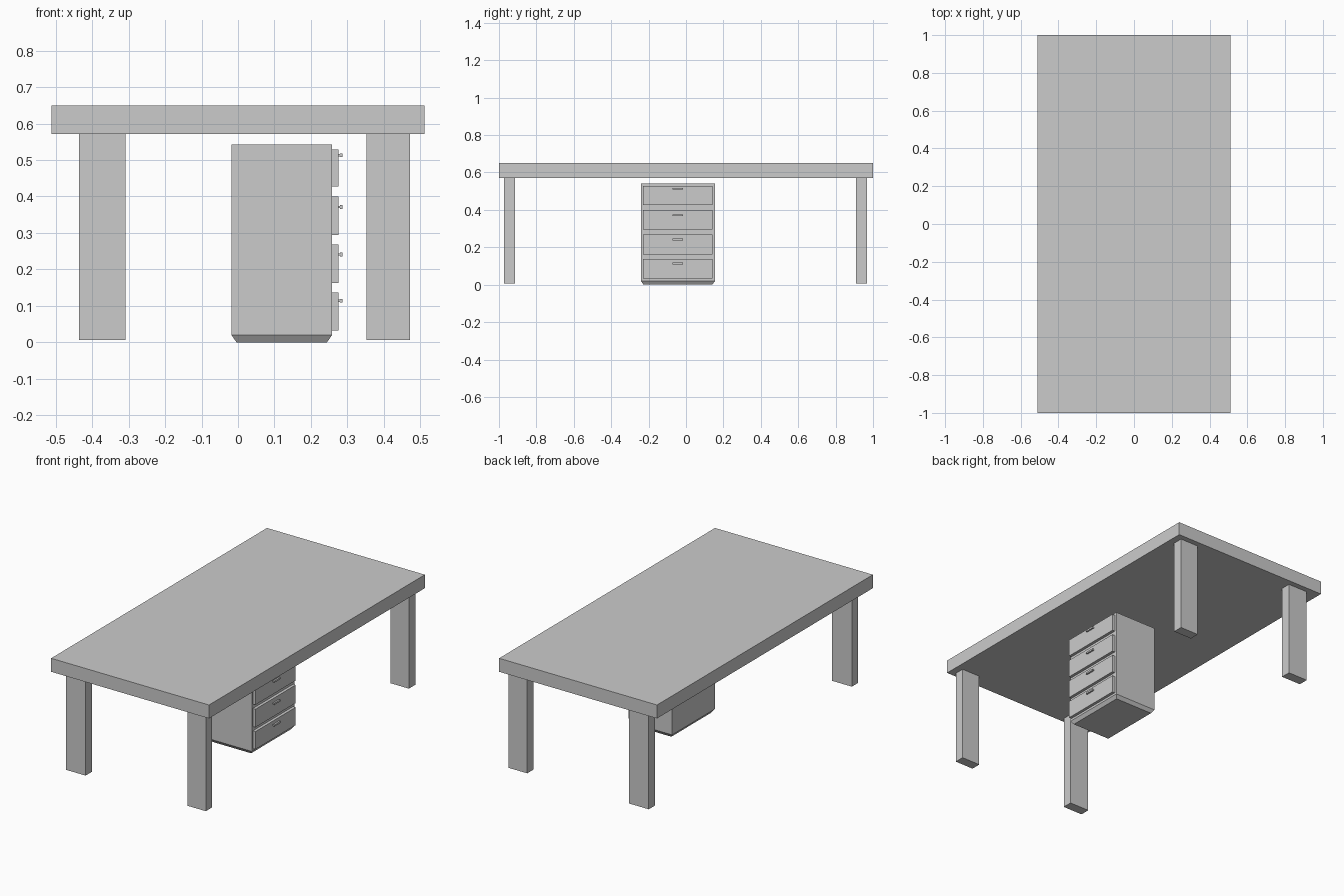
import bpy, bmesh

if "Cube" in bpy.data.objects:
    bpy.data.objects.remove(bpy.data.objects["Cube"])


def solid(name, x, y, z, inset=0.0):
    """Box from axis ranges; inset shrinks the bottom face into a taper."""
    bm = bmesh.new()
    bmesh.ops.create_cube(bm, size=1.0)
    for v in bm.verts:
        low = v.co.z < 0
        for i, r in enumerate((x, y, z)):
            side = 1 if v.co[i] > 0 else 0
            shift = inset * (1 - 2 * side) if low and i < 2 else 0
            v.co[i] = r[side] + shift
    mesh = bpy.data.meshes.new(name)
    bm.to_mesh(mesh)
    bm.free()
    obj = bpy.data.objects.new(name, mesh)
    bpy.context.collection.objects.link(obj)
    return obj


# Table top
solid("table_top", (-0.512, 0.512), (-1.0, 1.0), (0.571, 0.65))

# Four legs
for xn, xr in (("left", (-0.436, -0.308)), ("right", (0.352, 0.472))):
    for yn, yr in (("front", (-0.972, -0.914)), ("back", (0.909, 0.968))):
        solid(f"{yn}_{xn}_leg", xr, yr, (0.006, 0.571))

# Drawer cabinet with tapered plinth
CX, CY = (-0.018, 0.258), (-0.241, 0.155)
solid("cabinet_body", CX, CY, (0.02, 0.542))
solid("cabinet_plinth", CX, CY, (0.0, 0.02), inset=0.014)

# Drawer fronts with handles: (bottom, top, handle height)
drawers = [(0.033, 0.137, 0.114), (0.162, 0.268, 0.241),
           (0.294, 0.400, 0.371), (0.427, 0.529, 0.513)]
for n, (z0, z1, h) in enumerate(drawers, 1):
    solid(f"drawer_front_{n}", (0.258, 0.275), (-0.231, 0.142), (z0, z1))
    solid(f"handle_stem_{n}", (0.275, 0.281), (-0.072, -0.016), (h - 0.003, h + 0.003))
    solid(f"handle_grip_{n}", (0.280, 0.287), (-0.072, -0.016), (h - 0.005, h + 0.005))
